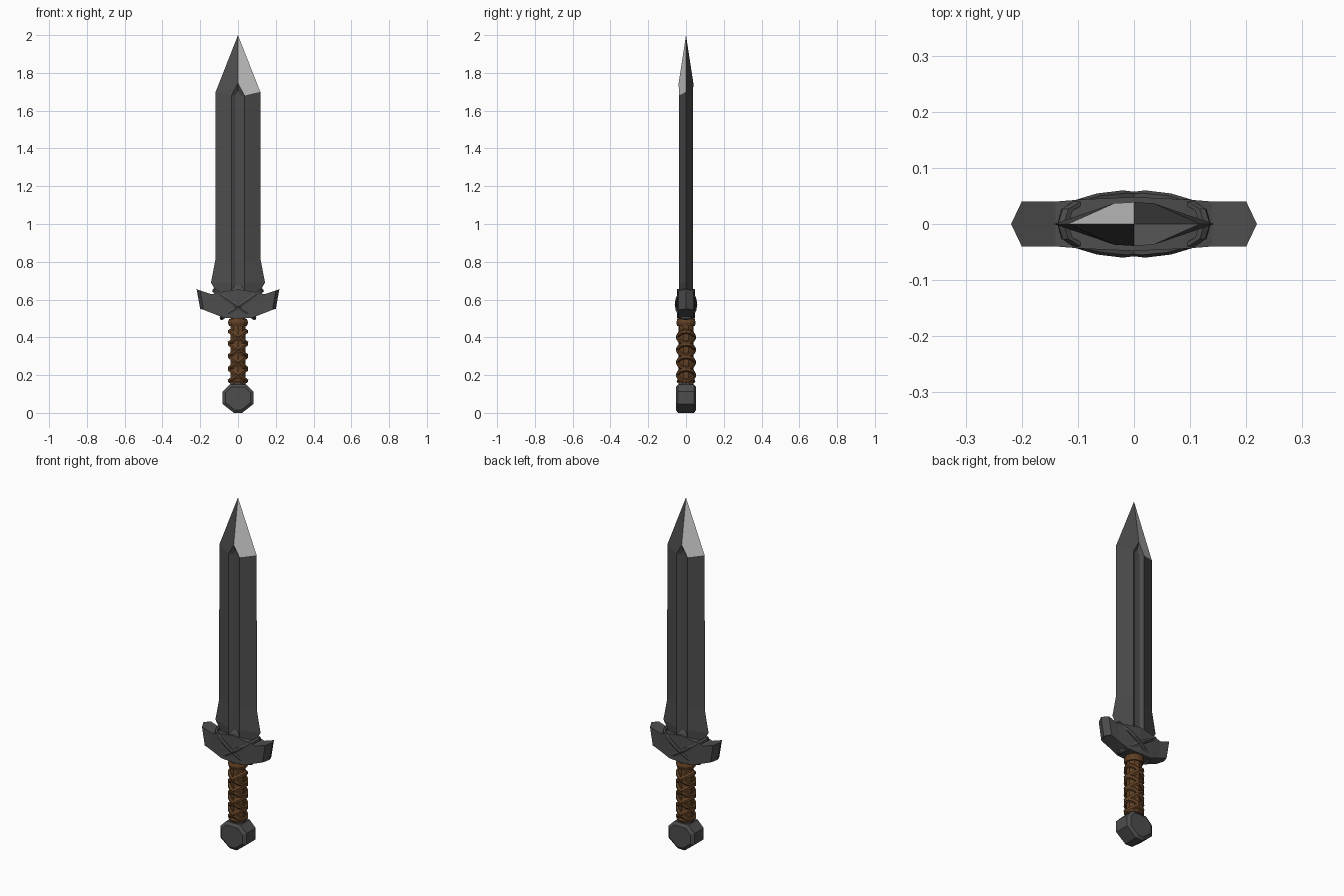
import bpy, bmesh, math
from mathutils import Vector

if "Cube" in bpy.data.objects:
    bpy.data.objects.remove(bpy.data.objects["Cube"])


def material(name, rgb):
    m = bpy.data.materials.new(name)
    m.diffuse_color = (*rgb, 1)
    m.use_nodes = True
    m.node_tree.nodes["Principled BSDF"].inputs["Base Color"].default_value = m.diffuse_color
    return m


STEEL = material("dark steel", (0.075, 0.075, 0.075))
BRIGHT = material("bright steel", (0.58, 0.58, 0.58))
LEATHER = material("brown leather", (0.12, 0.052, 0.018))


def finish(name, bm, *mats):
    bmesh.ops.remove_doubles(bm, verts=bm.verts, dist=0.0005)
    bmesh.ops.recalc_face_normals(bm, faces=bm.faces)
    me = bpy.data.meshes.new(name)
    bm.to_mesh(me)
    bm.free()
    for m in mats:
        me.materials.append(m)
    ob = bpy.data.objects.new(name, me)
    bpy.context.collection.objects.link(ob)
    return ob


def mirrored(bm, faces, signs):
    """Add each face once for every (sign x, sign y) pair."""
    for sx, sy in signs:
        for f in faces:
            pts = [(x * sx, y * sy, z) for x, y, z in f]
            bm.faces.new([bm.verts.new(p) for p in pts])


def loft(bm, rings):
    """Skin a list of equal-length rings and cap both ends."""
    vs = [[bm.verts.new(p) for p in r] for r in rings]
    n = len(vs[0])
    for a, b in zip(vs, vs[1:]):
        for i in range(n):
            bm.faces.new((a[i], a[(i + 1) % n], b[(i + 1) % n], b[i]))
    bm.faces.new(vs[0])
    bm.faces.new(vs[-1])


def band(name, center, rx, ry, rise, thick, wide, mat, n=14, power=1.0):
    """Closed strap around the sword, tilted so that it rises towards +x."""
    c = Vector(center)

    def point(i):
        t = 2 * math.pi * i / n
        s = math.sin(t)
        return c + Vector((rx * math.cos(t),
                           ry * math.copysign(abs(s) ** power, s),
                           rise * math.cos(t)))

    bm = bmesh.new()
    rings = []
    for i in range(n):
        p = point(i)
        tangent = (point(i + 1) - point(i - 1)).normalized()
        out = (p - c).normalized()
        side = tangent.cross(out).normalized()
        rings.append([bm.verts.new(p + out * thick * math.cos(a) + side * wide * math.sin(a))
                      for a in (k * math.pi / 3 for k in range(6))])
    for i in range(n):
        a, b = rings[i], rings[(i + 1) % n]
        for k in range(6):
            bm.faces.new((a[k], a[(k + 1) % 6], b[(k + 1) % 6], b[k]))
    return finish(name, bm, mat)


# Blade: one quarter described by its edge and ridge, then mirrored
edge = [(0.115, 0, 0.55), (0.115, 0, 0.64), (0.143, 0, 0.69), (0.12, 0, 0.81), (0.118, 0, 1.70)]
ridge = [(0.035, -0.037, z) for z in (0.55, 0.65, 0.69, 0.81, 1.68)]
tip, apex = (0, 0, 2.0), (0, -0.039, 1.745)
base, groove_end = (0, -0.037, 0.55), (0, -0.037, 0.65)
in_low, in_high = (0.014, -0.025, 0.675), (0.014, -0.025, 1.68)
mid_low, mid_high = (0, -0.025, 0.675), (0, -0.025, 1.705)
quarter = [(edge[i], edge[i + 1], ridge[i + 1], ridge[i]) for i in range(4)]
quarter += [
    (tip, edge[4], ridge[4], apex),
    (base, ridge[0], ridge[1], groove_end),
    (groove_end, ridge[1], in_low, mid_low),
    (*ridge[1:], in_high, in_low),
    (ridge[4], apex, mid_high, in_high),
    (in_low, in_high, mid_high, mid_low),
]
bm = bmesh.new()
mirrored(bm, quarter, [(sx, sy) for sx in (1, -1) for sy in (1, -1)])
for f in bm.faces:
    c = f.calc_center_median()
    if max(v.co.z for v in f.verts) > 1.9 and c.x * c.y < 0:
        f.material_index = 1      # polished facets of the point
finish("blade", bm, STEEL, BRIGHT)

# Guard: wide arms swept up, each ending in a vertical ridge
stations = [  # x bottom, z bottom, x top, z top, half depth
    (0, 0.50, 0, 0.655, 0.048), (0.075, 0.503, 0.09, 0.64, 0.044),
    (0.13, 0.525, 0.14, 0.628, 0.04), (0.183, 0.546, 0.2, 0.648, 0.04),
]
end_low, end_high = (0.2, 0, 0.55), (0.219, 0, 0.655)
arm = []
for (a, az, b, bz, d), (p, pz, q, qz, e) in zip(stations, stations[1:]):
    arm += [((a, -d, az), (p, -e, pz), (q, -e, qz), (b, -d, bz)),
            ((b, -d, bz), (q, -e, qz), (q, 0, qz), (b, 0, bz)),
            ((a, -d, az), (p, -e, pz), (p, 0, pz), (a, 0, az))]
p, pz, q, qz, e = stations[-1]
arm += [((p, -e, pz), end_low, end_high, (q, -e, qz)),
        ((q, -e, qz), end_high, (q, 0, qz)),
        ((p, -e, pz), end_low, (p, 0, pz))]
bm = bmesh.new()
mirrored(bm, arm, [(sx, sy) for sx in (1, -1) for sy in (1, -1)])
finish("guard", bm, STEEL)

# Crossed bindings over the guard
for s, side in ((1, "right"), (-1, "left")):
    band("guard_binding_" + side, (s * 0.02, 0, 0.575), s * 0.107, 0.05, 0.073,
         0.01, 0.012, STEEL, n=16, power=0.7)

# Grip core
bm = bmesh.new()
loft(bm, [[(0.041 * math.cos(t), 0.041 * math.sin(t), z)
           for t in ((k + 0.5) * math.pi / 5 for k in range(10))] for z in (0.15, 0.51)])
finish("grip", bm, LEATHER)

# Grip wrap: crossed straps with a flat ring at each end
for i, z in enumerate((0.2, 0.267, 0.334, 0.401)):
    for s in (1, -1):
        band(f"grip_strap_{i}_{'a' if s > 0 else 'b'}", (0, 0, z), s * 0.043, 0.043,
             0.031, 0.0105, 0.014, LEATHER)
band("grip_ring_top", (0, 0, 0.478), 0.042, 0.042, 0, 0.011, 0.021, LEATHER)
band("grip_ring_bottom", (0, 0, 0.168), 0.041, 0.041, 0, 0.01, 0.012, LEATHER)

# Pommel: eight-sided disc with bevelled faces, plus a collar
half = [(0.022, 0.0), (0.083, 0.048), (0.083, 0.112), (0.045, 0.15)]
outline = half + [(-x, z) for x, z in reversed(half)]


def pommel_ring(scale, y):
    return [(x * scale, y, 0.08 + (z - 0.08) * scale) for x, z in outline]


bm = bmesh.new()
loft(bm, [pommel_ring(0.8, -0.054), pommel_ring(1, -0.042),
          pommel_ring(1, 0.042), pommel_ring(0.8, 0.054)])
finish("pommel", bm, STEEL)
bm = bmesh.new()
loft(bm, [[(0.043 * math.cos(t), 0.043 * math.sin(t), z)
           for t in ((k + 0.5) * math.pi / 4 for k in range(8))] for z in (0.13, 0.162)])
finish("pommel_collar", bm, STEEL)
